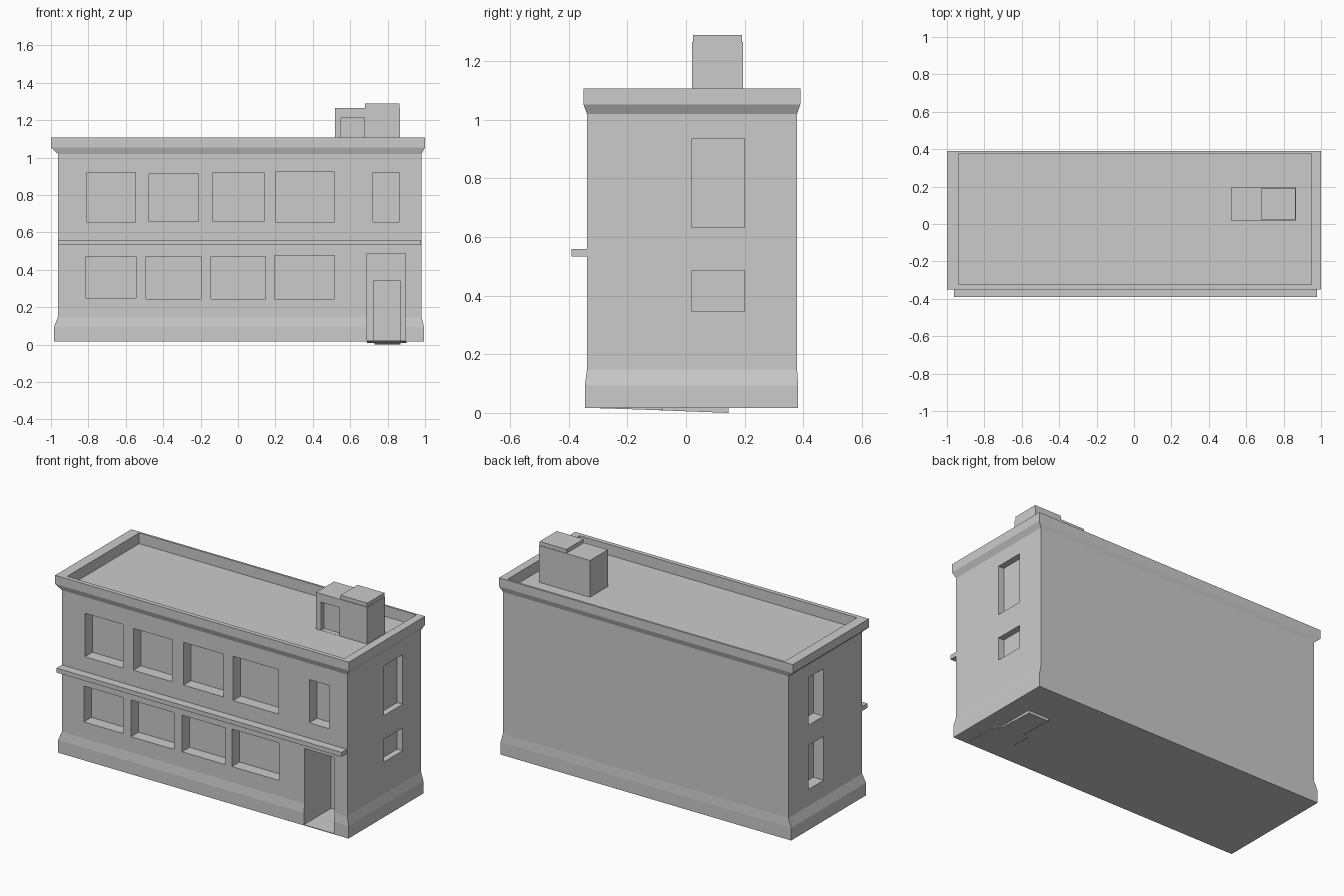
import bpy, bmesh

if "Cube" in bpy.data.objects:
    bpy.data.objects.remove(bpy.data.objects["Cube"])


def mesh_object(name, verts, faces):
    me = bpy.data.meshes.new(name)
    me.from_pydata(verts, [], faces)
    bm = bmesh.new()
    bm.from_mesh(me)
    bmesh.ops.recalc_face_normals(bm, faces=bm.faces)
    bm.to_mesh(me)
    bm.free()
    ob = bpy.data.objects.new(name, me)
    bpy.context.collection.objects.link(ob)
    return ob


def loft(name, rings):
    """Closed solid through rectangular rings (z, x0, x1, y0, y1)."""
    verts, faces = [], []
    for z, x0, x1, y0, y1 in rings:
        verts += [(x0, y0, z), (x1, y0, z), (x1, y1, z), (x0, y1, z)]
    for r in range(len(rings) - 1):
        for i in range(4):
            a, b = r * 4 + i, r * 4 + (i + 1) % 4
            faces.append((a, b, b + 4, a + 4))
    n = len(verts)
    faces += [(3, 2, 1, 0), (n - 4, n - 3, n - 2, n - 1)]
    return mesh_object(name, verts, faces)


def box(name, x0, x1, y0, y1, z0, z1):
    return loft(name, [(z0, x0, x1, y0, y1), (z1, x0, x1, y0, y1)])


def cut(target, *bounds):
    """Carve a box-shaped recess and discard the cutter."""
    cutter = box("cutter", *bounds)
    cutter.hide_render = True
    mod = target.modifiers.new("recess", 'BOOLEAN')
    mod.operation = 'DIFFERENCE'
    mod.solver = 'EXACT'
    mod.object = cutter
    bpy.context.view_layer.objects.active = target
    bpy.ops.object.modifier_apply(modifier=mod.name)
    bpy.data.objects.remove(cutter)


# Main block: flared plinth, walls, cornice, parapet and sunken roof
foot = (-0.984, 0.994, -0.345, 0.383)
wall = (-0.963, 0.981, -0.338, 0.379)
rim = (-1.0, 1.0, -0.35, 0.39)
inner = (-0.937, 0.95, -0.323, 0.377)
building = loft("building", [
    (0.017, *foot), (0.094, *foot), (0.148, *wall), (1.02, *wall),
    (1.053, *rim), (1.106, *rim), (1.106, *inner), (1.04, *inner)])

# Front windows: x range, z range
front_windows = [
    (-0.806, -0.547, 0.652, 0.92), (-0.476, -0.211, 0.657, 0.915),
    (-0.134, 0.139, 0.657, 0.92), (0.203, 0.513, 0.652, 0.925),
    (0.722, 0.861, 0.654, 0.92),
    (-0.813, -0.545, 0.249, 0.47), (-0.492, -0.198, 0.244, 0.47),
    (-0.144, 0.147, 0.244, 0.47), (0.195, 0.516, 0.244, 0.475)]
for x0, x1, z0, z1 in front_windows:
    cut(building, x0, x1, -0.5, -0.265, z0, z1)

# Side windows
for z0, z1 in ((0.346, 0.486), (0.632, 0.937)):
    cut(building, 0.943, 1.2, 0.02, 0.2, z0, z1)
for z0, z1 in ((0.25, 0.52), (0.645, 0.937)):
    cut(building, -1.2, -0.893, 0.037, 0.184, z0, z1)

# Entrance porch with a smaller doorway behind it
cut(building, 0.69, 0.895, -0.5, -0.08, 0.021, 0.487)
cut(building, 0.727, 0.866, -0.12, 0.145, 0.021, 0.342)

# Sloping floor slabs that show just below the base
slab_faces = [(0, 1, 2), (3, 5, 4), (0, 3, 4, 1), (1, 4, 5, 2), (2, 5, 3, 0)]
for name, x0, x1, y0, y1, z1 in (
        ("porch_floor", 0.69, 0.9, -0.33, -0.08, 0.009),
        ("doorway_floor", 0.73, 0.87, -0.3, 0.145, 0.0)):
    mesh_object(name, [(x, y, z) for x in (x0, x1)
                       for y, z in ((y0, 0.017), (y1, z1), (y1, 0.017))],
                slab_faces)

# Ledge between the storeys
box("ledge", -0.963, 0.978, -0.39, -0.33, 0.533, 0.56)

# Rooftop stair hut with recessed door and raised cap
hut = box("roof_hut", 0.518, 0.865, 0.02, 0.194, 1.03, 1.266)
cut(hut, 0.551, 0.676, -0.1, 0.05, 1.041, 1.214)
box("roof_hut_cap", 0.68, 0.863, 0.024, 0.191, 1.26, 1.29)
